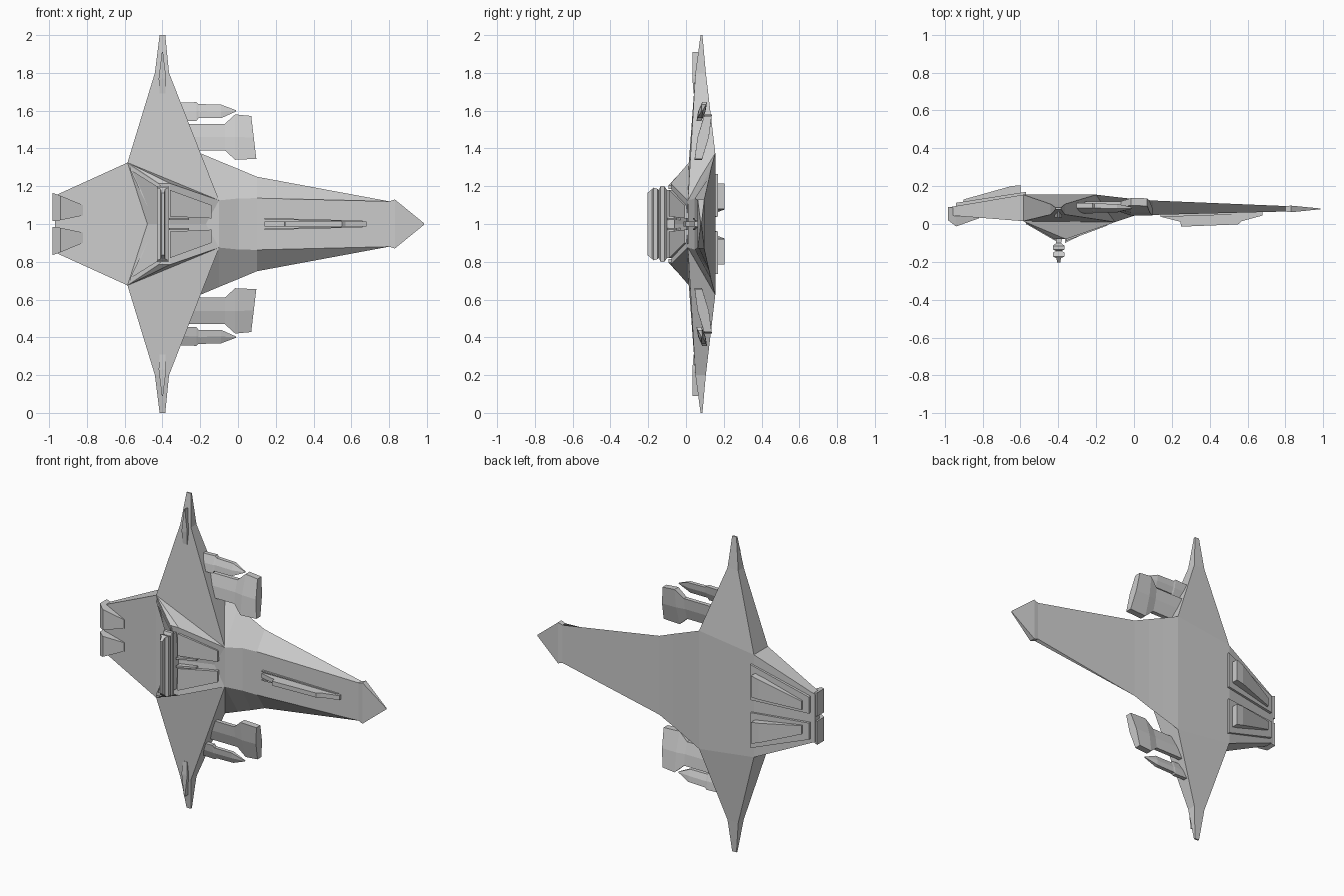
import bpy, bmesh


def make(name, verts, faces):
    bm = bmesh.new()
    vs = [bm.verts.new((x, y, 1 + w)) for x, y, w in verts]
    for f in faces:
        bm.faces.new([vs[i] for i in f])
    bmesh.ops.remove_doubles(bm, verts=bm.verts, dist=1e-5)
    bmesh.ops.recalc_face_normals(bm, faces=bm.faces)
    me = bpy.data.meshes.new(name)
    bm.to_mesh(me)
    bm.free()
    ob = bpy.data.objects.new(name, me)
    bpy.context.collection.objects.link(ob)
    return ob


def loft(name, rings):
    """Skin a list of equal-length rings of (x, y, w), w measured from the centre plane."""
    n = len(rings[0])
    verts = [p for r in rings for p in r]
    faces = [tuple(range(n)), tuple(range(len(verts) - n, len(verts)))]
    for k in range(len(rings) - 1):
        for i in range(n):
            j = (i + 1) % n
            faces.append((k * n + i, k * n + j, (k + 1) * n + j, (k + 1) * n + i))
    return make(name, verts, faces)


def pair(name, rings):
    """Loft the part on both sides of the ship."""
    for side, s in (("upper", 1), ("lower", -1)):
        loft(side + "_" + name, [[(x, y, s * w) for x, y, w in r] for r in rings])


def box_ring(x, y0, y1, w0, w1):
    return [(x, y0, w0), (x, y0, w1), (x, y1, w1), (x, y1, w0)]


# Main hull: x, deck y, deck half width, belly y, belly half width
stations = [
    (-0.97, 0.045, 0.15, 0.09, 0.15), (-0.585, 0.015, 0.325, 0.155, 0.325),
    (-0.2, 0.012, 0.166, 0.155, 0.375), (-0.1, 0.01, 0.125, 0.143, 0.333),
    (0.0, 0.044, 0.135, 0.132, 0.292), (0.1, 0.048, 0.137, 0.124, 0.25),
    (0.8, 0.066, 0.12, 0.095, 0.12)]
loft("hull", [[(x, yd, -wd), (x, yd, wd), (x, yb, wb), (x, yb, -wb)]
              for x, yd, wd, yb, wb in stations])

# Arrowhead nose
loft("nose", [box_ring(0.8, 0.066, 0.095, -0.12, 0.12),
              box_ring(0.83, 0.062, 0.097, -0.13, 0.13),
              box_ring(0.985, 0.078, 0.082, -0.004, 0.004)])

# Wings
pair("wing", [
    [(-0.585, 0.015, 0.325), (-0.1, 0.01, 0.125), (-0.2, 0.155, 0.375), (-0.585, 0.155, 0.325)],
    [(-0.44, 0.05, 0.8), (-0.365, 0.05, 0.8), (-0.365, 0.105, 0.8), (-0.44, 0.105, 0.8)],
    [(-0.415, 0.077, 1.0), (-0.385, 0.077, 1.0), (-0.385, 0.087, 1.0), (-0.415, 0.087, 1.0)]])

# Slim guns near the wing tips
pair("wingtip_gun", [
    [(-0.415, 0.04, 0.69), (-0.385, 0.04, 0.69), (-0.385, 0.06, 0.69), (-0.415, 0.06, 0.69)],
    [(-0.42, 0.034, 0.77), (-0.38, 0.034, 0.77), (-0.38, 0.07, 0.77), (-0.42, 0.07, 0.77)],
    [(-0.403, 0.034, 0.91), (-0.397, 0.034, 0.91), (-0.397, 0.08, 0.91), (-0.403, 0.08, 0.91)]])

# Raised deck behind the neck, with a V notch at the rear
deck = [(-0.585, 0.015, 0.325), (-0.42, -0.08, 0.215), (-0.36, -0.08, 0.215), (-0.1, 0.01, 0.125),
        (-0.17, 0.005, 0.0), (-0.36, -0.06, 0.0), (-0.42, -0.06, 0.0), (-0.48, 0.01, 0.0),
        (-0.585, 0.015, -0.325), (-0.42, -0.08, -0.215), (-0.36, -0.08, -0.215), (-0.1, 0.01, -0.125)]
make("raised_deck", deck, [
    (0, 1, 2), (0, 2, 3), (8, 10, 9), (8, 11, 10), (2, 5, 4, 3), (10, 11, 4, 5),
    (1, 6, 5, 2), (9, 10, 5, 6), (0, 7, 6, 1), (8, 9, 6, 7),
    (0, 3, 4, 7), (8, 7, 4, 11)])

# Armour plates on the front and rear slopes of the raised deck
pair("front_plate", [box_ring(-0.36, -0.09, -0.04, 0.04, 0.18),
                     box_ring(-0.14, -0.008, 0.03, 0.03, 0.1)])
pair("front_rail", [box_ring(-0.365, -0.1, -0.06, 0.02, 0.032),
                    box_ring(-0.26, -0.05, -0.01, 0.02, 0.032)])
pair("rear_rail", [box_ring(-0.57, 0.0, 0.03, 0.285, 0.305),
                   box_ring(-0.41, -0.092, -0.05, 0.185, 0.205)])
pair("notch_rail", [box_ring(-0.57, -0.002, 0.03, 0.285, 0.3),
                    box_ring(-0.44, -0.035, 0.0, 0.01, 0.025)])

# Spool-profiled bridge: y, half depth, half span
layers = [(-0.05, 0.026, 0.18), (-0.1, 0.013, 0.18), (-0.115, 0.03, 0.2), (-0.135, 0.03, 0.2),
          (-0.143, 0.013, 0.18), (-0.15, 0.03, 0.185), (-0.172, 0.03, 0.193),
          (-0.18, 0.012, 0.185), (-0.204, 0.008, 0.165)]
loft("bridge", [[(-0.398 - d, y, -w), (-0.398 + d, y, -w), (-0.398 + d, y, w), (-0.398 - d, y, w)]
                for y, d, w in layers])

# Fin on the neck
fin = [(0.14, 0.055), (0.14, 0.038), (0.245, 0.012), (0.25, -0.014),
       (0.55, -0.002), (0.57, 0.015), (0.68, 0.045), (0.68, 0.07)]
loft("neck_fin", [[(x, y, w) for x, y in fin] for w in (-0.014, 0.014)])
pair("fin_rail", [box_ring(0.14, 0.037, 0.06, 0.024, 0.032),
                  box_ring(0.66, 0.054, 0.07, 0.012, 0.018)])

# Flared nozzles at the stern
pair("nozzle", [box_ring(-0.983, 0.02, 0.09, 0.015, 0.165),
                box_ring(-0.94, -0.013, 0.085, 0.02, 0.15),
                box_ring(-0.82, 0.03, 0.06, 0.045, 0.1)])

# Engine covers on the belly
pair("engine_base", [box_ring(-0.57, 0.13, 0.17, 0.04, 0.265),
                     box_ring(-0.94, 0.07, 0.112, 0.03, 0.135)])
pair("engine_cover", [box_ring(-0.6, 0.14, 0.205, 0.08, 0.215),
                      box_ring(-0.65, 0.13, 0.2, 0.075, 0.2),
                      box_ring(-0.9, 0.08, 0.13, 0.05, 0.105)])


def pod(name, w_ref, y_ref, slope, sections):
    """Slanted pod: x inner, x outer, w inner, w outer, half thickness."""
    rings = []
    for xa, xb, wa, wb, t in sections:
        xm, wm = (xa + xb) / 2, (wa + wb) / 2
        ring = [(xa, wa, -t), (xm, wm, -1.5 * t), (xb, wb, -t),
                (xb, wb, t), (xm, wm, 1.5 * t), (xa, wa, t)]
        rings.append([(x, y_ref + slope * (w - w_ref) + h, w) for x, w, h in ring])
    pair(name, rings)


# Weapon pods ahead of the wings
pod("cannon", 0.455, 0.09, 0.22, [
    (-0.34, -0.34, 0.39, 0.53, 0.013), (-0.07, -0.07, 0.39, 0.53, 0.013),
    (-0.015, -0.015, 0.34, 0.58, 0.02), (0.097, 0.07, 0.345, 0.572, 0.02)])
pod("missile", 0.6, 0.085, 0.3, [
    (-0.36, -0.36, 0.545, 0.64, 0.013), (-0.22, -0.22, 0.545, 0.645, 0.013),
    (-0.21, -0.21, 0.56, 0.635, 0.012), (-0.09, -0.09, 0.56, 0.632, 0.012),
    (-0.01, -0.01, 0.596, 0.602, 0.003)])
